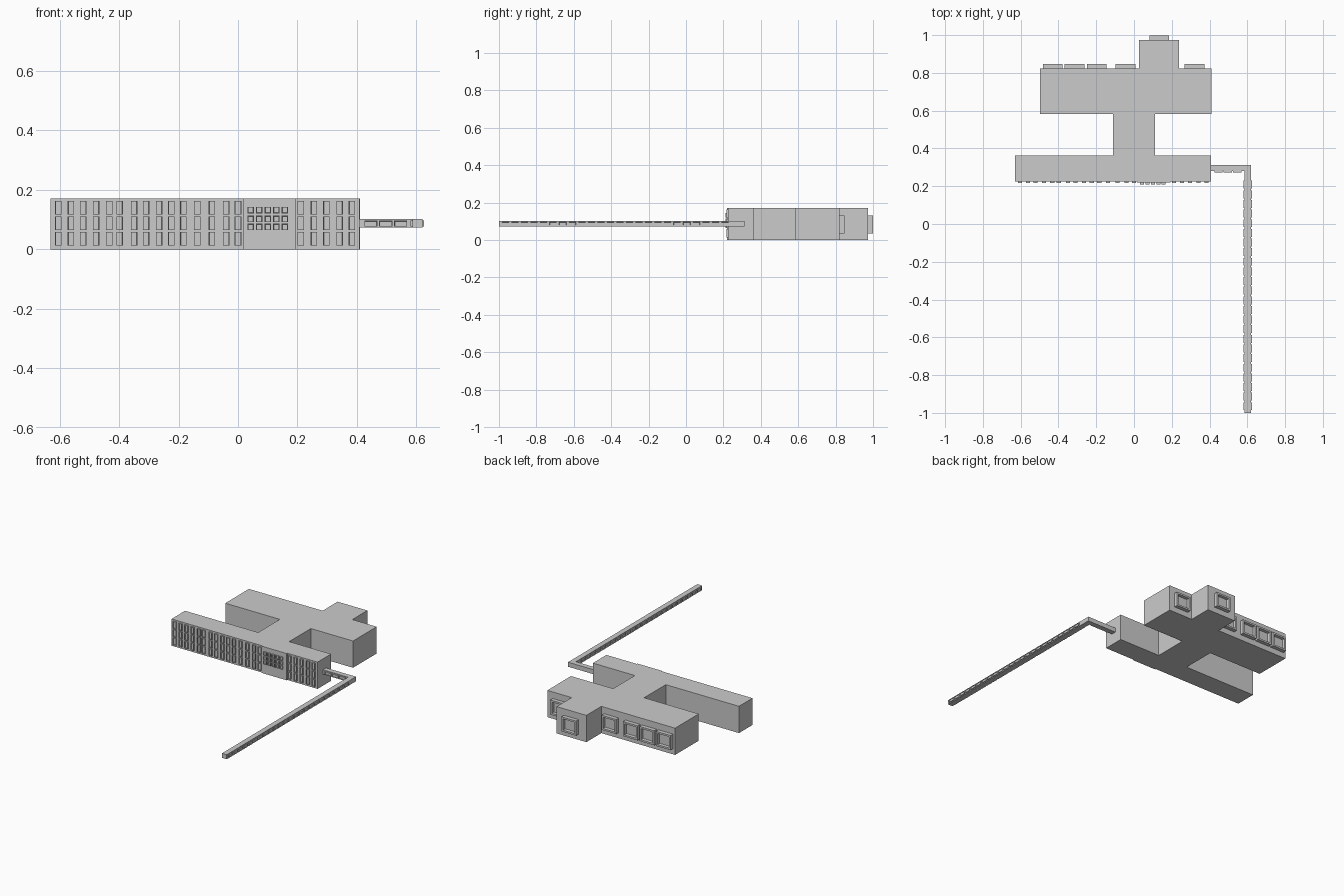
import bpy, bmesh, math
from mathutils import Matrix, Vector

if "Cube" in bpy.data.objects:
    bpy.data.objects.remove(bpy.data.objects["Cube"])


def finish(name, bm):
    bmesh.ops.recalc_face_normals(bm, faces=bm.faces[:])
    me = bpy.data.meshes.new(name)
    bm.to_mesh(me)
    bm.free()
    ob = bpy.data.objects.new(name, me)
    bpy.context.collection.objects.link(ob)
    return ob


def prism(name, outline, z0, z1):
    """Extrude a floor plan outline upwards."""
    bm = bmesh.new()
    face = bm.faces.new([bm.verts.new((x, y, z0)) for x, y in outline])
    ext = bmesh.ops.extrude_face_region(bm, geom=[face])
    verts = [v for v in ext["geom"] if isinstance(v, bmesh.types.BMVert)]
    bmesh.ops.translate(bm, verts=verts, vec=(0, 0, z1 - z0))
    return finish(name, bm)


def windows(name, spots, w, h, depth, frame, angle=0):
    """Framed windows standing proud of a wall; angle 0 faces -y."""
    bm = bmesh.new()
    for spot in spots:
        place = Matrix.Translation(spot) @ Matrix.Rotation(angle, 4, 'Z')
        # box starts slightly inside the wall
        body = (Matrix.Translation((0, -depth / 2 + 0.001, 0))
                @ Matrix.Diagonal((w, depth + 0.002, h, 1)))
        vs = bmesh.ops.create_cube(bm, size=1, matrix=place @ body)["verts"]
        out = place.to_3x3() @ Vector((0, -1, 0))
        bm.normal_update()
        front = max({f for v in vs for f in v.link_faces},
                    key=lambda f: f.normal.dot(out))
        # frame, then recessed pane
        bmesh.ops.inset_region(bm, faces=[front], thickness=frame)
        bmesh.ops.inset_region(bm, faces=[front], thickness=frame * 0.2,
                               depth=-depth * 0.7)
    return finish(name, bm)


H = 0.172

# Main building: front wing, connecting hall and rear wing with its bay
prism("main_building", [
    (-0.63, 0.225), (0.408, 0.225), (0.408, 0.362), (0.11, 0.362),
    (0.11, 0.582), (0.41, 0.582), (0.41, 0.822), (0.237, 0.822),
    (0.237, 0.974), (0.026, 0.974), (0.026, 0.822), (-0.498, 0.822),
    (-0.498, 0.582), (-0.11, 0.582), (-0.11, 0.362), (-0.63, 0.362)], 0, H)

# Slightly raised entrance panel
prism("entrance_panel", [(0.017, 0.219), (0.193, 0.219),
                         (0.193, 0.23), (0.017, 0.23)], 0, H)

# Front windows in three storeys
cols = [-0.604, -0.562, -0.521, -0.477, -0.433, -0.398, -0.349, -0.309,
        -0.265, -0.224, -0.184, -0.137, -0.088, -0.04, 0.0,
        0.211, 0.255, 0.297, 0.342, 0.383]
windows("front_windows",
        [(x, 0.225, z) for x in cols for z in (0.036, 0.088, 0.14)],
        0.022, 0.046, 0.009, 0.003)
windows("entrance_windows",
        [(0.043 + 0.0285 * i, 0.219, z) for i in range(5)
         for z in (0.076, 0.103, 0.132)],
        0.021, 0.022, 0.009, 0.003)

# Large rear windows
rear = [(x, 0.822, 0.083) for x in (-0.431, -0.315, -0.198, -0.045, 0.32)]
rear.append((0.134, 0.974, 0.083))
windows("rear_windows", rear, 0.104, 0.094, 0.025, 0.016, math.pi)

# L-shaped raised walkway
prism("walkway", [(0.40, 0.28), (0.586, 0.28), (0.586, -1.0), (0.62, -1.0),
                  (0.62, 0.312), (0.40, 0.312)], 0.073, 0.102)

# Walkway windows
windows("walkway_front_windows",
        [(0.447 + 0.05 * i, 0.28, 0.087) for i in range(3)],
        0.044, 0.02, 0.008, 0.003)
ys = [-0.965 + 0.051 * i for i in range(24)]
windows("walkway_right_windows", [(0.62, y, 0.087) for y in ys],
        0.042, 0.02, 0.006, 0.003, math.pi / 2)
windows("walkway_left_windows", [(0.586, y, 0.087) for y in ys],
        0.042, 0.02, 0.006, 0.003, -math.pi / 2)
